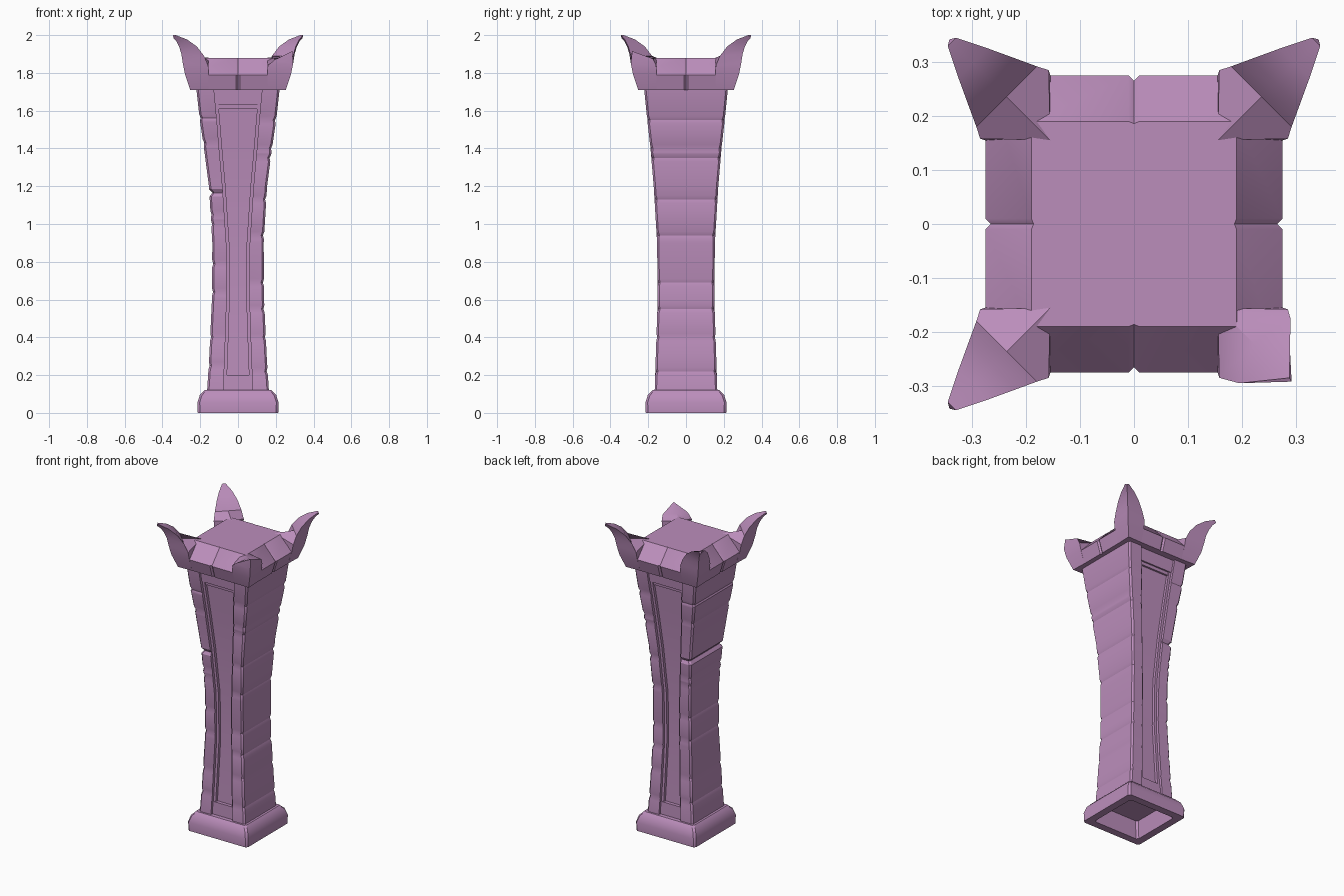
import bpy, bmesh

if "Cube" in bpy.data.objects:
    bpy.data.objects.remove(bpy.data.objects["Cube"])

mat = bpy.data.materials.new("mauve_stone")
mat.diffuse_color = (0.5, 0.27, 0.5, 1)
mat.use_nodes = True
mat.node_tree.nodes["Principled BSDF"].inputs["Base Color"].default_value = mat.diffuse_color

# z, half width in x, half width in y, half width of the panel bay
PROFILE = [(.11, .164, .166, .078), (.3, .152, .160, .070), (.6, .138, .150, .060),
           (.9, .136, .153, .062), (1.2, .154, .171, .082), (1.4, .180, .188, .100),
           (1.55, .202, .205, .112), (1.72, .221, .222, .128)]


def at(z):
    """Interpolate the shaft profile at height z."""
    for a, b in zip(PROFILE, PROFILE[1:]):
        if z <= b[0] + 1e-6:
            t = (z - a[0]) / (b[0] - a[0])
            return [a[i] + (b[i] - a[i]) * t for i in (1, 2, 3)]


def loft(name, rings, cap=True, close=False):
    """Skin a list of equal-length point rings."""
    bm = bmesh.new()
    vs = [[bm.verts.new(p) for p in r] for r in rings]
    n = len(rings[0])
    pairs = list(zip(vs, vs[1:]))
    if close:
        pairs.append((vs[-1], vs[0]))
    for a, b in pairs:
        for i in range(n):
            j = (i + 1) % n
            bm.faces.new((a[i], a[j], b[j], b[i]))
    if cap and not close:
        bm.faces.new(vs[0])
        bm.faces.new(vs[-1])
    bmesh.ops.recalc_face_normals(bm, faces=bm.faces)
    me = bpy.data.meshes.new(name)
    bm.to_mesh(me)
    bm.free()
    ob = bpy.data.objects.new(name, me)
    bpy.context.collection.objects.link(ob)
    me.materials.append(mat)
    bpy.ops.object.select_all(action='DESELECT')
    ob.select_set(True)
    bpy.context.view_layer.objects.active = ob
    bpy.ops.object.shade_smooth_by_angle(angle=0.5)
    return ob


def rect(x0, x1, y, z):
    return [(x0, -y, z), (x1, -y, z), (x1, y, z), (x0, y, z)]


def square(s, z, c=.012):
    """Square ring with clipped corners."""
    q = [(s, -s + c), (s, s - c), (s - c, s), (-s + c, s),
         (-s, s - c), (-s, -s + c), (-s + c, -s), (s - c, -s)]
    return [(x, y, z) for x, y in q]


# Hollow plinth
loft("base", [square(s, z) for s, z in
              [(.213, 0), (.215, .055), (.202, .095), (.178, .12), (.15, .12), (.165, 0)]], close=True)

# Side slabs of stacked worn stones: seam height -> groove depth
SEAMS = {-1: {.25: .007, .4: .006, .64: .007, .79: .007, 1.0: .006, 1.05: .006, 1.165: .02, 1.43: .007, 1.56: .008},
         1: {.22: .007, .4: .006, .55: .008, .69: .007, .94: .008, 1.13: .008, 1.35: .008, 1.4: .006, 1.55: .008}}
for side, name in ((-1, "left_slab"), (1, "right_slab")):
    cuts = {p[0]: 0 for p in PROFILE}
    for z, d in SEAMS[side].items():
        cuts[z - .02], cuts[z + .02] = 0, 0
    cuts.update(SEAMS[side])
    rings = []
    for z in sorted(cuts):
        w, y, inner = at(z)
        d = cuts[z]
        w, y, c = w - d * .8, y - d * .6, .01
        q = [(inner, -y), (w - c, -y), (w, -y + c), (w, y - c), (w - c, y), (inner, y)]
        rings.append([(side * a, b, z) for a, b in q])
    loft(name, rings)

# Recessed panel core and its frame, showing on front and back
ZS = [p[0] for p in PROFILE]


def strip(name, zs, x0, x1, depth):
    """Vertical strip; x0/x1 are functions of the bay half width."""
    rings = []
    for z in zs:
        w, y, inner = at(z)
        rings.append(rect(x0(inner), x1(inner), y - depth, z))
    loft(name, rings)


strip("panel", ZS, lambda i: -i - .01, lambda i: i + .01, .036)
for s in (-1, 1):
    strip("panel_stile", ZS, lambda i: s * (i - .016), lambda i: s * (i + .006), .018)
strip("panel_top_rail", [1.63, 1.72], lambda i: -i, lambda i: i, .014)
strip("panel_bottom_rail", [.11, .2], lambda i: -i, lambda i: i, .014)
strip("panel_top_trim", [1.61, 1.635], lambda i: -i, lambda i: i, .024)


# Capital block with a notch in the middle of each edge
def notched(s, z, n):
    ring = []
    for ux, uy in ((0, -1), (1, 0), (0, 1), (-1, 0)):
        for t, d in ((-s, s), (-.01, s), (0, s - n), (.01, s)):
            ring.append((ux * d - uy * t, uy * d + ux * t, z))
    return ring


loft("capital", [notched(.25, 1.71, .008), notched(.275, 1.79, .01), notched(.19, 1.88, .004)])

# Corner horns: side edge point, outer ridge (diagonal, z)
LOW = [((.155, .25, 1.71), (.253, 1.71)), ((.155, .276, 1.79), (.28, 1.79)),
       ((.158, .285, 1.84), (.292, 1.85))]
TIP = [((.18, .292, 1.89), (.300, 1.90)), ((.218, .306, 1.94), (.312, 1.94)),
       ((.27, .325, 1.977), (.327, 1.97)), ((.33, .345, 2.0), (.342, 1.985))]


def horn(name, sx, sy, broken=False):
    rings = []
    for k, (a, r) in enumerate(LOW + ([] if broken else TIP)):
        b = (a[1], a[0], a[2])
        if k < 3:
            i = (.155, .155, a[2] if k < 2 else 1.88)
        else:
            m = (a[0] + a[1]) / 2
            i = (m, m, a[2])
        rings.append([(r[0], r[0], r[1]), a, i, b])
    if broken:
        rings.append([(.288, .285, 1.915), (.195, .295, 1.87), (.222, .222, 1.88), (.29, .175, 1.875)])
    loft(name, [[(sx * x, sy * y, z) for x, y, z in r] for r in rings])


horn("horn_back_right", 1, 1)
horn("horn_back_left", -1, 1)
horn("horn_front_left", -1, -1)
horn("horn_front_right_broken", 1, -1, True)
